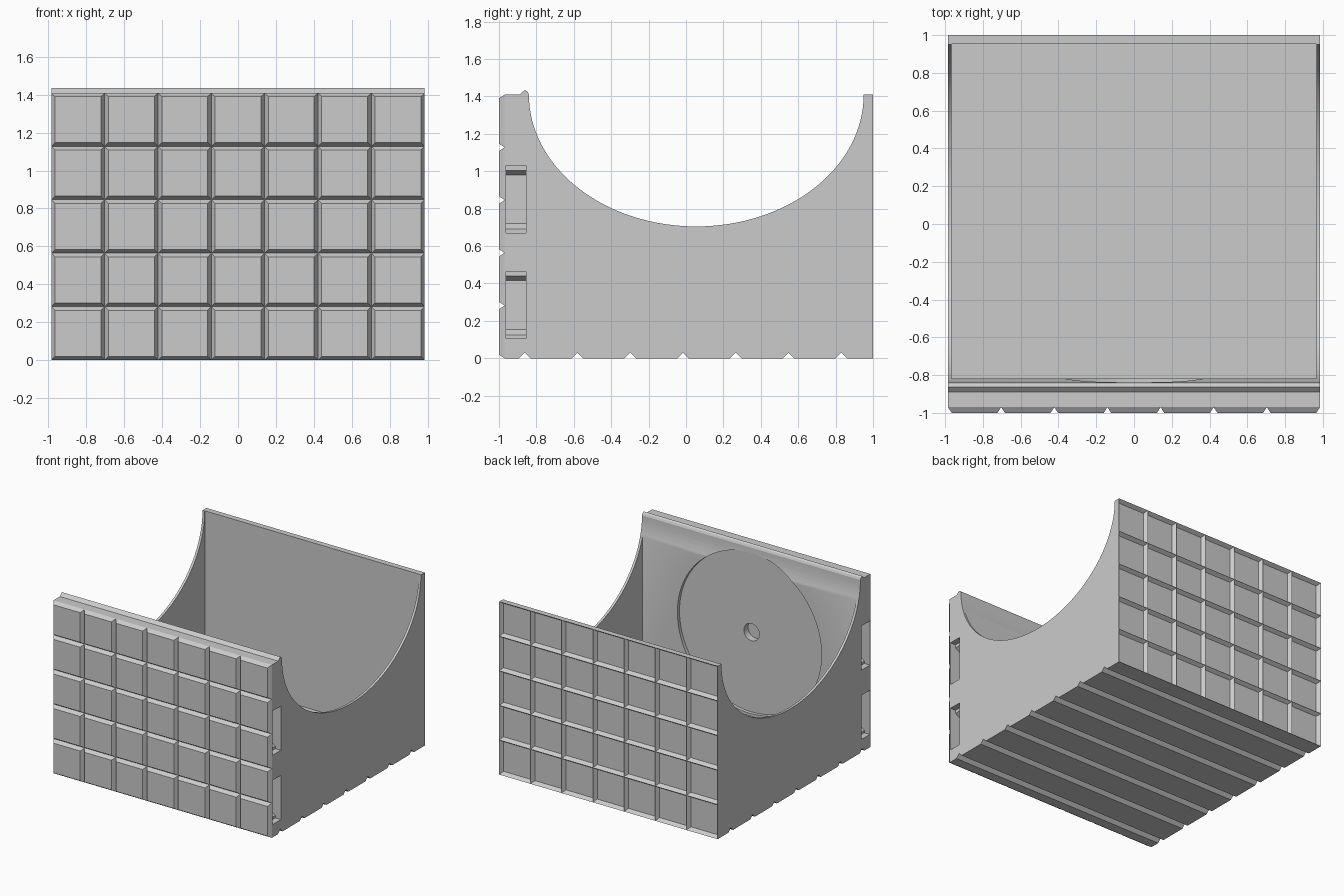
import bpy, bmesh, math
from mathutils import Matrix

if "Cube" in bpy.data.objects:
    bpy.data.objects.remove(bpy.data.objects["Cube"])

HALF_X, HEIGHT, COLS, ROWS, BEVEL = 0.985, 1.41, 7, 5, 0.03
PITCH = HEIGHT / ROWS

grey = bpy.data.materials.new("light_grey")
grey.use_nodes = True
grey.diffuse_color = (0.6, 0.6, 0.6, 1)
grey.node_tree.nodes["Principled BSDF"].inputs["Base Color"].default_value = (0.6, 0.6, 0.6, 1)


def make_object(name, bm):
    mesh = bpy.data.meshes.new(name)
    bm.to_mesh(mesh)
    bm.free()
    mesh.materials.append(grey)
    obj = bpy.data.objects.new(name, mesh)
    bpy.context.collection.objects.link(obj)
    return obj


def prism(name, points, start, vector):
    """Extrude a closed outline; start turns each 2D point into a 3D one."""
    bm = bmesh.new()
    face = bm.faces.new([bm.verts.new(start(*p)) for p in points])
    moved = bmesh.ops.extrude_face_region(bm, geom=[face])["geom"]
    verts = [v for v in moved if isinstance(v, bmesh.types.BMVert)]
    bmesh.ops.translate(bm, verts=verts, vec=vector)
    bmesh.ops.recalc_face_normals(bm, faces=bm.faces)
    return make_object(name, bm)


def disc_cutter(name, radius, depth_y, sides):
    bm = bmesh.new()
    bmesh.ops.create_cone(bm, cap_ends=True, segments=sides, radius1=radius, radius2=radius,
                          depth=0.3, matrix=Matrix.Translation((0, depth_y + 0.15, 0.72))
                          @ Matrix.Rotation(math.pi / 2, 4, "X"))
    return make_object(name, bm)


def cut(target, cutter):
    mod = target.modifiers.new("cut", "BOOLEAN")
    mod.operation, mod.solver, mod.object = "DIFFERENCE", "EXACT", cutter
    bpy.context.view_layer.objects.active = target
    bpy.ops.object.modifier_apply(modifier=mod.name)
    bpy.data.objects.remove(cutter)


# Side outline: notched underside, back edge, half-ellipse saddle, ridge on the front wall
outline = [(-0.97, 0)]
for i in range(7):
    y = -0.862 + i * PITCH
    outline += [(y - BEVEL, 0), (y, BEVEL), (y + BEVEL, 0)]
outline += [(0.97, 0), (0.97, HEIGHT)]
steps = 64
for i in range(steps + 1):
    a = math.pi * i / steps
    outline.append((0.055 + 0.895 * math.cos(a), HEIGHT - 0.705 * math.sin(a)))
outline += [(-0.847, 1.425), (-0.862, 1.435), (-0.89, HEIGHT), (-0.97, HEIGHT)]
body = prism("box_body", outline, lambda y, z: (-HALF_X, y, z), (2 * HALF_X, 0, 0))

# Hollow interior
inner = [(-0.965, -0.817), (0.965, -0.817), (0.965, 0.953), (-0.965, 0.953)]
cut(body, prism("interior_cutter", inner, lambda x, y: (x, y, 0.05), (0, 0, 2)))

# Round recess and small hole inside the front wall
cut(body, disc_cutter("recess_cutter", 0.65, -0.845, 96))
cut(body, disc_cutter("hole_cutter", 0.07, -0.9, 32))

# Clip slots at the front end of both sides, with a stepped inner profile
slot = [(1.05, 0), (0.935, 0), (0.935, 0.02), (0.895, 0.05),
        (0.895, 0.31), (0.935, 0.335), (0.935, 0.36), (1.05, 0.36)]
for side in (-1, 1):
    for base in (0.105, 0.67):
        cut(body, prism("slot_cutter", slot,
                        lambda x, z: (side * x, -0.963, base + z), (0, 0.108, 0)))

bpy.ops.object.select_all(action="DESELECT")
body.select_set(True)
bpy.context.view_layer.objects.active = body
bpy.ops.object.shade_smooth_by_angle(angle=math.radians(20))


def tiled_panel(name, y, facing, depth, rim):
    """Grid sheet whose cells are bevelled out or in; rim closes its border."""
    bm = bmesh.new()
    bmesh.ops.create_grid(bm, x_segments=COLS, y_segments=ROWS, size=1)
    for v in bm.verts:
        v.co = (v.co.x * HALF_X * -facing, y, (v.co.y + 1) * HEIGHT / 2)
    bm.normal_update()
    if bm.faces[:][0].normal.y * facing < 0:
        bmesh.ops.reverse_faces(bm, faces=bm.faces)
        bm.normal_update()
    cells = bm.faces[:]
    if rim:
        border = [e for e in bm.edges if e.is_boundary]
        made = bmesh.ops.extrude_edge_only(bm, edges=border)["geom"]
        verts = [v for v in made if isinstance(v, bmesh.types.BMVert)]
        bmesh.ops.translate(bm, verts=verts, vec=(0, rim, 0))
        bmesh.ops.recalc_face_normals(bm, faces=bm.faces)
        if cells[0].normal.y * facing < 0:
            bmesh.ops.reverse_faces(bm, faces=bm.faces)
        bm.normal_update()
    bmesh.ops.inset_individual(bm, faces=cells, thickness=0.028, depth=depth)
    return make_object(name, bm)


# Raised tiles on the front, matching sunken tiles on the back
tiled_panel("front_tiles", -0.97, -1, BEVEL, 0)
tiled_panel("back_tiles", 1.0, 1, -BEVEL, -BEVEL)
